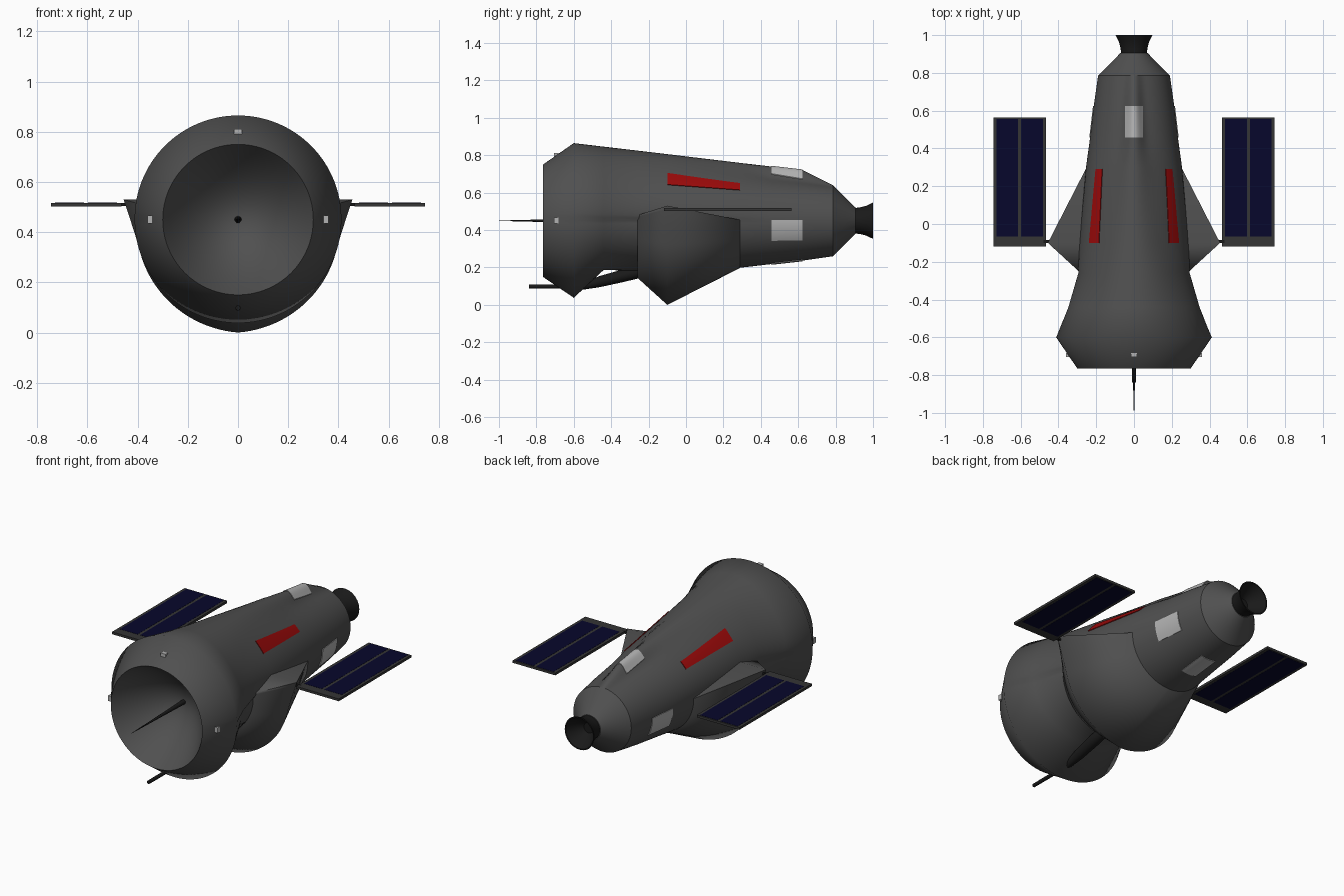
import bpy, bmesh
from math import sin, cos, pi, radians

if "Cube" in bpy.data.objects:
    bpy.data.objects.remove(bpy.data.objects["Cube"])

ZC = 0.45


def material(name, rgb):
    m = bpy.data.materials.new(name)
    m.diffuse_color = (*rgb, 1)
    m.use_nodes = True
    m.node_tree.nodes["Principled BSDF"].inputs["Base Color"].default_value = m.diffuse_color
    return m


HULL = material("hull_grey", (0.08, 0.08, 0.08))
BLACK = material("black", (0.01, 0.01, 0.01))
FRAME = material("frame_grey", (0.035, 0.035, 0.035))
BLUE = material("cell_blue", (0.002, 0.002, 0.025))
RED = material("red", (0.33, 0.003, 0.003))
WHITE = material("pale_grey", (0.45, 0.45, 0.45))


def loft(name, rings, mat, caps=(False, False), angle=28):
    """Skin a list of equally long point rings."""
    bm = bmesh.new()
    vs = [[bm.verts.new(p) for p in ring] for ring in rings]
    n = len(rings[0])
    for a, b in zip(vs, vs[1:]):
        for i in range(n):
            j = (i + 1) % n
            bm.faces.new((a[i], a[j], b[j], b[i]))
    for use, ring in zip(caps, (vs[0], vs[-1])):
        if use:
            bm.faces.new(ring)
    bmesh.ops.remove_doubles(bm, verts=bm.verts, dist=1e-5)
    bmesh.ops.recalc_face_normals(bm, faces=bm.faces)
    me = bpy.data.meshes.new(name)
    bm.to_mesh(me)
    bm.free()
    ob = bpy.data.objects.new(name, me)
    bpy.context.collection.objects.link(ob)
    me.materials.append(mat)
    bpy.ops.object.select_all(action='DESELECT')
    ob.select_set(True)
    bpy.context.view_layer.objects.active = ob
    bpy.ops.object.shade_smooth_by_angle(angle=radians(angle))
    return ob


def lathe(name, profile, mat, n=48, caps=(False, False)):
    """Round part along y; profile holds (y, radius, centre z)."""
    rings = [[(r * sin(2 * pi * i / n), y, z + r * cos(2 * pi * i / n)) for i in range(n)]
             for y, r, z in profile]
    return loft(name, rings, mat, caps)


def box(name, x, y, z, mat):
    rings = [[(x[0], yy, z[0]), (x[1], yy, z[0]), (x[1], yy, z[1]), (x[0], yy, z[1])] for yy in y]
    return loft(name, rings, mat, (True, True))


# Hull stations: y, half width, half height, top height, ridge sharpness, shoulder share
STATIONS = [(-0.765, .30, .30, .30, 1, 0), (-0.6, .412, .412, .415, 1, 0),
            (-0.44, .335, .263, .396, 3, .35), (-0.26, .282, .268, .375, 5, .4),
            (-0.1, .28, .265, .356, 8, .4), (0.3, .253, .25, .308, 20, .12),
            (0.455, .233, .232, .290, 55, 0), (0.625, .213, .213, .27, 70, 0),
            (0.785, .19, .19, .19, 70, 0), (0.905, .072, .072, .072, 70, 0)]


def section(s, phi, off=0.0):
    y, a, b, top, p, q = s
    c = max(0.0, cos(phi))
    r = a * b / ((b * sin(phi)) ** 2 + (a * cos(phi)) ** 2) ** 0.5
    r += (top - b) * (q * c ** 0.5 + (1 - q) * c ** p) + off
    return (r * sin(phi), y, ZC + r * cos(phi))


def hull_point(y, phi, off=0.0):
    for s, t in zip(STATIONS, STATIONS[1:]):
        if s[0] <= y <= t[0]:
            k = (y - s[0]) / (t[0] - s[0])
            p, q = section(s, phi, off), section(t, phi, off)
            return tuple(u + (v - u) * k for u, v in zip(p, q))


N = 128
loft("hull", [[section(s, 2 * pi * i / N) for i in range(N)] for s in STATIONS[:-1]],
     HULL, angle=80)
loft("tail_cone", [[section(s, 2 * pi * i / N) for i in range(N)] for s in STATIONS[-2:]],
     HULL, (False, True))

# Front dish and its feed needle
lathe("front_dish", [(-0.51 - 0.255 * (k / 12) ** 2, 0.3 * k / 12, ZC) for k in range(13)], HULL, N)
lathe("dish_needle", [(-0.5, .014, ZC), (-0.76, .007, ZC), (-1.0, .001, ZC)], BLACK, 16, (True, True))


# Flared lower skirt: pulled out into pointed wing tips, flat on top where it meets the hull
def skirt_ring(y, r_tip, r_side, r_low, lift):
    pts = []
    span = pi / 2 + radians(lift)
    for i in range(97):
        u = i / 48 - 1                       # -1 and 1 at the tips, 0 at the bottom
        t = -pi / 2 - u * span
        down = 1 - abs(u)
        r = r_side + (r_low - r_side) * down ** 1.3 + (r_tip - r_side) * max(0, 1 - down / .28) ** 2
        pts.append((r * cos(t), y, ZC + r * sin(t)))
    return pts


loft("lower_skirt", [skirt_ring(-0.26, .283, .28, .305, 6), skirt_ring(-0.1, .463, .402, .45, 10),
                     skirt_ring(0.29, .256, .256, .252, 1)], HULL, (True, True), 75)

# Rear engine bell, hollow
lathe("engine_bell", [(0.9, .068, ZC), (0.93, .071, ZC), (0.965, .08, ZC), (1.0, .097, ZC),
                      (1.0, .09, ZC), (0.96, .07, ZC), (0.93, .045, ZC), (0.915, .03, ZC)],
      BLACK, caps=(True, True))

# Belly boom with its tapered pod
lathe("belly_boom", [(-0.84, .010, .098), (-0.62, .011, .098), (-0.56, .018, .098), (-0.46, .03, .125),
                     (-0.34, .034, .155), (-0.24, .03, .175), (-0.2, .012, .18)], BLACK, 24, (True, True))


# Thin patches that follow the hull: each end is (y, first angle, last angle)
def patch(name, start, end, mat, off=0.004):
    rows = []
    for j in range(9):
        y, a, b = (u + (v - u) * j / 8 for u, v in zip(start, end))
        phis = [radians(a + (b - a) * i / 12) for i in range(13)]
        rows.append([hull_point(y, p, off) for p in phis] +
                    [hull_point(y, p, -0.004) for p in reversed(phis)])
    loft(name, rows, mat, (True, True))


patch("top_panel", (0.458, -11, 11), (0.624, -12, 12), WHITE)
patch("bottom_panel", (0.458, 168, 192), (0.624, 167, 193), WHITE)
for side, s in (("right", 1), ("left", -1)):
    patch(side + "_panel", (0.458, s * 89, s * 117), (0.624, s * 89, s * 119), WHITE)
    patch(side + "_red_stripe", (-0.1, s * 36, s * 51), (0.29, s * 40, s * 51), RED)

# Small sensors around the nose
box("top_sensor", (-.016, .016), (-.705, -.682), (.78, .811), WHITE)
for side, s in (("right", 1), ("left", -1)):
    box(side + "_sensor", (s * .33, s * .36), (-.705, -.682), (.434, .466), WHITE)

    # Solar wing: arm, frame and two strips of cells
    box(side + "_wing_arm", (s * .25, s * .48), (-.1, -.085), (.504, .517), BLACK)
    box(side + "_wing_frame", (s * .465, s * .745), (-.118, .563), (.503, .517), FRAME)
    for k, x in enumerate((.482, .614)):
        box(f"{side}_cells_{k + 1}", (s * x, s * (x + .115)), (-.066, .556), (.502, .518), BLUE)
